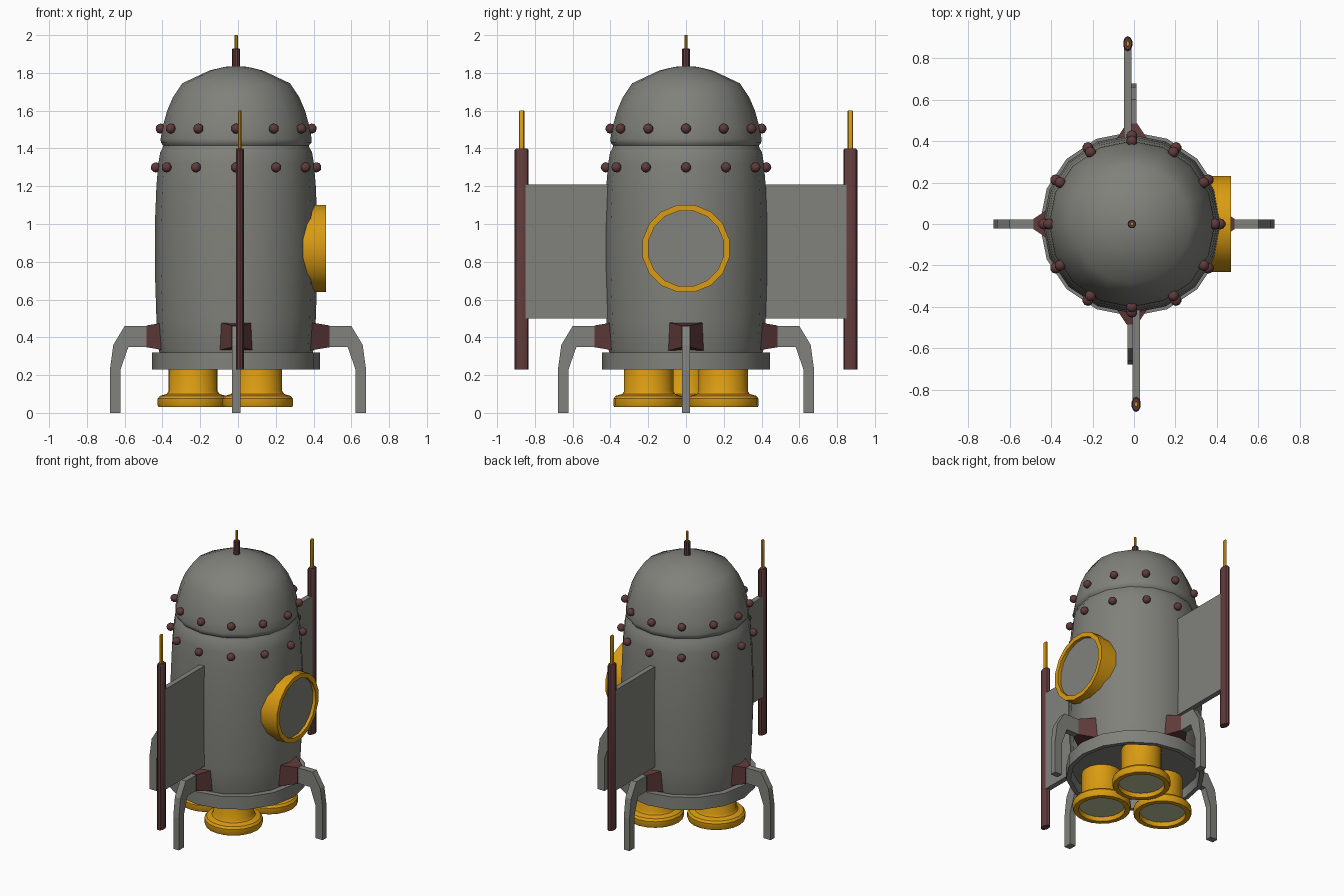
import bpy, bmesh, math
from mathutils import Matrix, Vector

cube = bpy.data.objects.get("Cube")
if cube:
    bpy.data.objects.remove(cube, do_unlink=True)

CX = -0.01  # hull axis


def material(name, rgb):
    m = bpy.data.materials.new(name)
    m.use_nodes = True
    col = (*rgb, 1)
    m.diffuse_color = col
    m.node_tree.nodes["Principled BSDF"].inputs["Base Color"].default_value = col
    return m


GREY = material("hull grey", (0.22, 0.22, 0.2))
MAROON = material("maroon", (0.115, 0.042, 0.042))
YELLOW = material("amber yellow", (0.7, 0.33, 0.006))
GLOW = material("pale exhaust", (0.5, 0.53, 0.32))


def finish(bm, name, mat, matrix=Matrix(), smooth=None):
    bmesh.ops.recalc_face_normals(bm, faces=bm.faces)
    me = bpy.data.meshes.new(name)
    bm.to_mesh(me)
    bm.free()
    me.transform(matrix)
    me.materials.append(mat)
    ob = bpy.data.objects.new(name, me)
    bpy.context.collection.objects.link(ob)
    if smooth:
        bpy.ops.object.select_all(action='DESELECT')
        ob.select_set(True)
        bpy.context.view_layer.objects.active = ob
        bpy.ops.object.shade_smooth_by_angle(angle=math.radians(smooth))
    return ob


def lathe(name, profile, mat, matrix=Matrix(), sides=16, turn=0, smooth=35):
    """Spin (radius, height) points round z."""
    bm = bmesh.new()
    rings = []
    for r, z in profile:
        if r == 0:
            rings.append([bm.verts.new((0, 0, z))] * sides)
        else:
            angles = [2 * math.pi * (i + turn) / sides for i in range(sides)]
            rings.append([bm.verts.new((r * math.cos(a), r * math.sin(a), z)) for a in angles])
    for a, b in zip(rings, rings[1:]):
        for i in range(sides):
            j = (i + 1) % sides
            bm.faces.new(list(dict.fromkeys((a[i], a[j], b[j], b[i]))))
    return finish(bm, name, mat, matrix, smooth)


def rod(name, r, z0, z1, mat, matrix, sides=10):
    bevel = r * 0.2
    return lathe(name, [(0, z0), (r, z0), (r, z1 - bevel), (r - bevel, z1), (0, z1)], mat, matrix, sides)


def plate(name, outline, half, mat, matrix=Matrix()):
    """Extrude an (x, z) outline sideways along y."""
    bm = bmesh.new()
    face = bm.faces.new([bm.verts.new((x, -half, z)) for x, z in outline])
    out = bmesh.ops.extrude_face_region(bm, geom=[face])
    verts = [v for v in out["geom"] if isinstance(v, bmesh.types.BMVert)]
    bmesh.ops.translate(bm, verts=verts, vec=(0, 2 * half, 0))
    return finish(bm, name, mat, matrix)


axis = Matrix.Translation((CX, 0, 0))

# Hull with waist groove and domed nose
lathe("hull", [(0.4, 0.3), (0.412, 0.34), (0.422, 0.5), (0.43, 0.75), (0.43, 1.0), (0.422, 1.2),
               (0.412, 1.32), (0.402, 1.38), (0.39, 1.4), (0.385, 1.415), (0.398, 1.43),
               (0.4, 1.45), (0.39, 1.51), (0.365, 1.6), (0.335, 1.67), (0.285, 1.745),
               (0.14, 1.813), (0.06, 1.832), (0, 1.836)], GREY, axis, smooth=50)

# Base ring, hollow underneath
lathe("base_ring", [(0, 0.29), (0.405, 0.29), (0.415, 0.23), (0.445, 0.23), (0.445, 0.32), (0.4, 0.32)],
      GREY, axis)

# Rivet rows
for row, (radius, z) in enumerate([(0.425, 1.3), (0.4, 1.505)]):
    for i in range(12):
        bm = bmesh.new()
        bmesh.ops.create_icosphere(bm, subdivisions=2, radius=0.027)
        a = math.radians(30 * i)
        spot = Matrix.Translation((CX + radius * math.cos(a), radius * math.sin(a), z))
        finish(bm, f"rivet_{row}_{i}", MAROON, spot, 60)

# Nose antenna
rod("antenna_base", 0.021, 1.81, 1.93, MAROON, axis)
rod("antenna_tip", 0.009, 1.92, 2.0, YELLOW, axis, 8)

# Round window on the left side
side = Matrix.Translation((0, 0, 0.87)) @ Matrix.Rotation(math.pi / 2, 4, 'Y')
lathe("window_frame", [(0.235, 0.3), (0.235, 0.467), (0.203, 0.467), (0.203, 0.44)],
      YELLOW, side, turn=0.5)
lathe("window_pane", [(0.205, 0.445), (0, 0.445)], GREY, side, turn=0.5)

# Three engine nozzles
for i in range(3):
    a = math.pi + i * math.tau / 3
    spot = Matrix.Translation((CX + 0.228 * math.cos(a), 0.228 * math.sin(a), 0))
    lathe(f"nozzle_{i}", [(0.13, 0.3), (0.13, 0.115), (0.14, 0.1), (0.175, 0.09), (0.187, 0.075),
                          (0.187, 0.04), (0.182, 0.03), (0.15, 0.03), (0.145, 0.07)],
          YELLOW, spot, 20)
    lathe(f"nozzle_glow_{i}", [(0.147, 0.06), (0, 0.06)], GLOW, spot, 20)

# Four landing legs with tapered mounts
LEG = [(0.47, 0.35), (0.58, 0.35), (0.622, 0.23), (0.622, 0),
       (0.678, 0), (0.678, 0.23), (0.66, 0.36), (0.6, 0.46), (0.47, 0.46)]
for i, name in enumerate(("left", "back", "right", "front")):
    shift = Matrix.Translation((CX * (i % 2), 0, 0))
    place = shift @ Matrix.Rotation(math.pi / 2 * i, 4, 'Z')
    plate(f"{name}_leg", LEG, 0.022, GREY, place)
    bm = bmesh.new()
    bmesh.ops.create_cube(bm, size=1)
    for v in bm.verts:
        outer = v.co.x > 0
        v.co = Vector((0.485 if outer else 0.38,
                       v.co.y * (0.05 if outer else 0.19),
                       0.405 + v.co.z * (0.115 if outer else 0.15)))
    finish(bm, f"{name}_leg_mount", MAROON, place)

# Front and back fins with edge poles
for name, s in (("front", -1), ("back", 1)):
    place = axis @ Matrix.Rotation(s * math.pi / 2, 4, 'Z') @ Matrix.Translation((0, 0.02, 0))
    plate(f"{name}_fin", [(0.38, 0.5), (0.86, 0.5), (0.86, 1.21), (0.38, 1.21)], 0.018, GREY, place)
    oval = place @ Matrix.Translation((0.87, 0, 0)) @ Matrix.Diagonal((1, 0.62, 1, 1))
    rod(f"{name}_fin_pole", 0.037, 0.23, 1.4, MAROON, oval)
    rod(f"{name}_fin_tip", 0.015, 1.39, 1.6, YELLOW, oval, 8)
